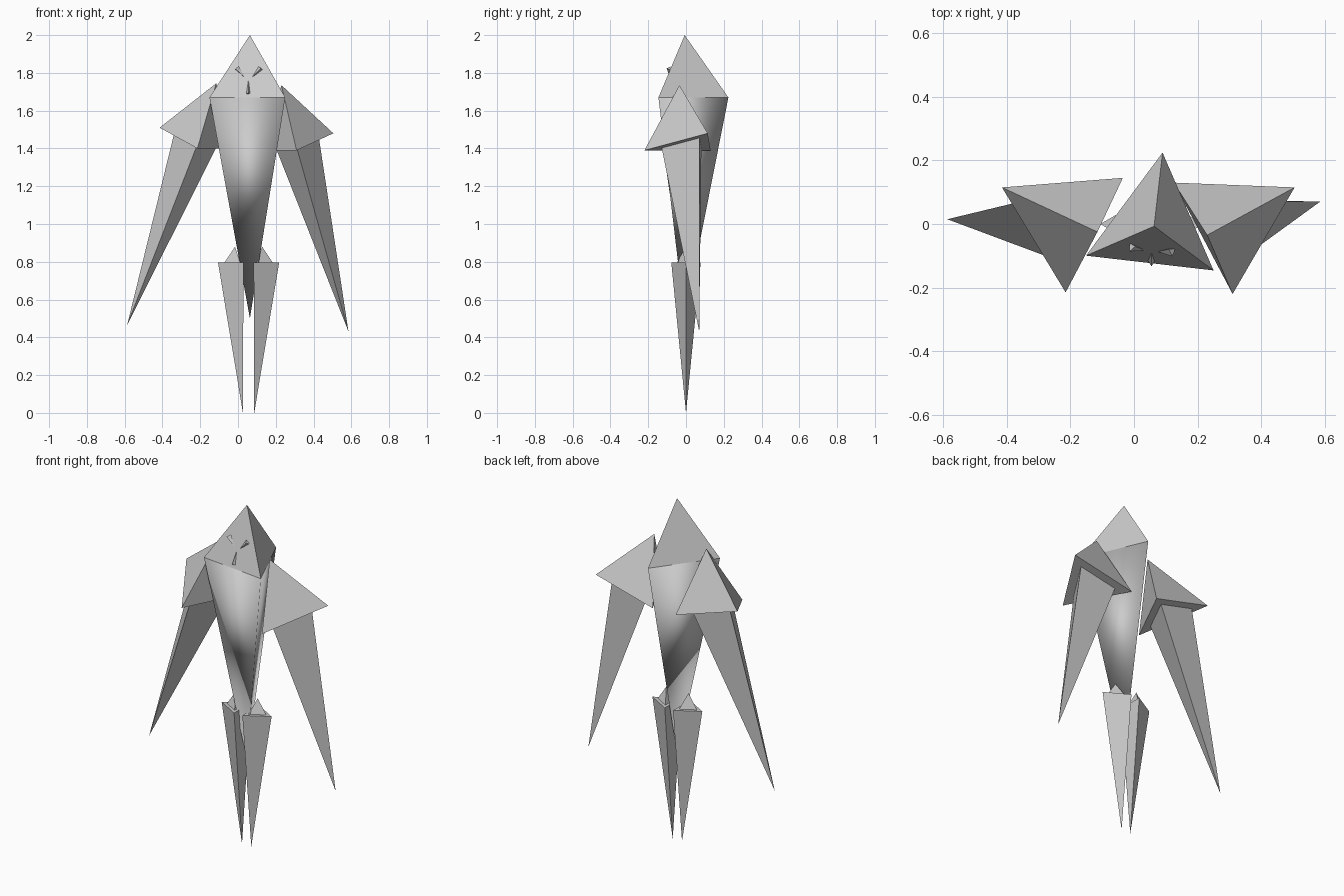
import bpy, bmesh, math
from mathutils import Vector

if "Cube" in bpy.data.objects:
    bpy.data.objects.remove(bpy.data.objects["Cube"])


def spike(name, base, tip, smooth=False):
    """Closed three-sided spike from a base triangle to a tip point."""
    bm = bmesh.new()
    ring = [bm.verts.new(p) for p in base]
    top = bm.verts.new(tip)
    bm.faces.new(ring)
    for i in range(3):
        bm.faces.new((ring[i], ring[(i + 1) % 3], top))
    bmesh.ops.recalc_face_normals(bm, faces=bm.faces)
    for f in bm.faces:
        f.smooth = smooth
    mesh = bpy.data.meshes.new(name)
    bm.to_mesh(mesh)
    bm.free()
    obj = bpy.data.objects.new(name, mesh)
    bpy.context.collection.objects.link(obj)
    return obj


def triangle(center, radius, angle, axis=(0, 0, 1)):
    """Equilateral triangle around a center, facing along axis."""
    turn = Vector((0, 0, 1)).rotation_difference(Vector(axis))
    return [Vector(center) + turn @ Vector((radius * math.cos(a), radius * math.sin(a), 0))
            for a in (math.radians(angle + 120 * k) for k in range(3))]


# head and body share one triangular ring
ring = triangle((0.063, -0.007, 1.67), 0.233, 83.4)
spike("head", ring, (0.063, -0.007, 2.0))
spike("body", ring, (0.063, -0.007, 0.5), smooth=True)

# shoulders, each with an arm hanging from the middle of its base
sides = {
    "right": ([(0.505, 0.115, 1.48), (0.31, -0.22, 1.39), (0.125, 0.13, 1.39)],
              (0.23, -0.035, 1.735), (0.585, 0.07, 0.43)),
    "left": ([(-0.415, 0.115, 1.51), (-0.215, -0.215, 1.40), (-0.035, 0.145, 1.40)],
             (-0.115, -0.025, 1.745), (-0.587, 0.015, 0.465)),
}
for side, (base, peak, hand) in sides.items():
    spike(side + "_shoulder", base, peak)
    mid = sum((Vector(p) for p in base), Vector()) / 3
    spike(side + "_arm", [mid.lerp(Vector(p), 0.6) for p in base], hand)

# legs with small hip caps, mirrored about the body axis
for side, s in (("left", -1), ("right", 1)):
    x = 0.056 + s * 0.072
    angle = 0 if s > 0 else 180
    spike(side + "_leg", triangle((x, 0, 0.797), 0.09, angle), (0.056 + s * 0.03, 0, 0))
    spike(side + "_hip", triangle((x, 0, 0.797), 0.055, angle), (x, 0, 0.88))

# facial features
features = {
    "left_eye": ((-0.008, -0.072, 1.825), (0.036, -0.083, 1.775)),
    "right_eye": ((0.120, -0.086, 1.825), (0.074, -0.087, 1.775)),
    "nose": ((0.055, -0.118, 1.69), (0.055, -0.092, 1.76)),
}
for name, (base, tip) in features.items():
    axis = Vector(tip) - Vector(base)
    spike(name, triangle(base, 0.016, -90, axis), tip)
